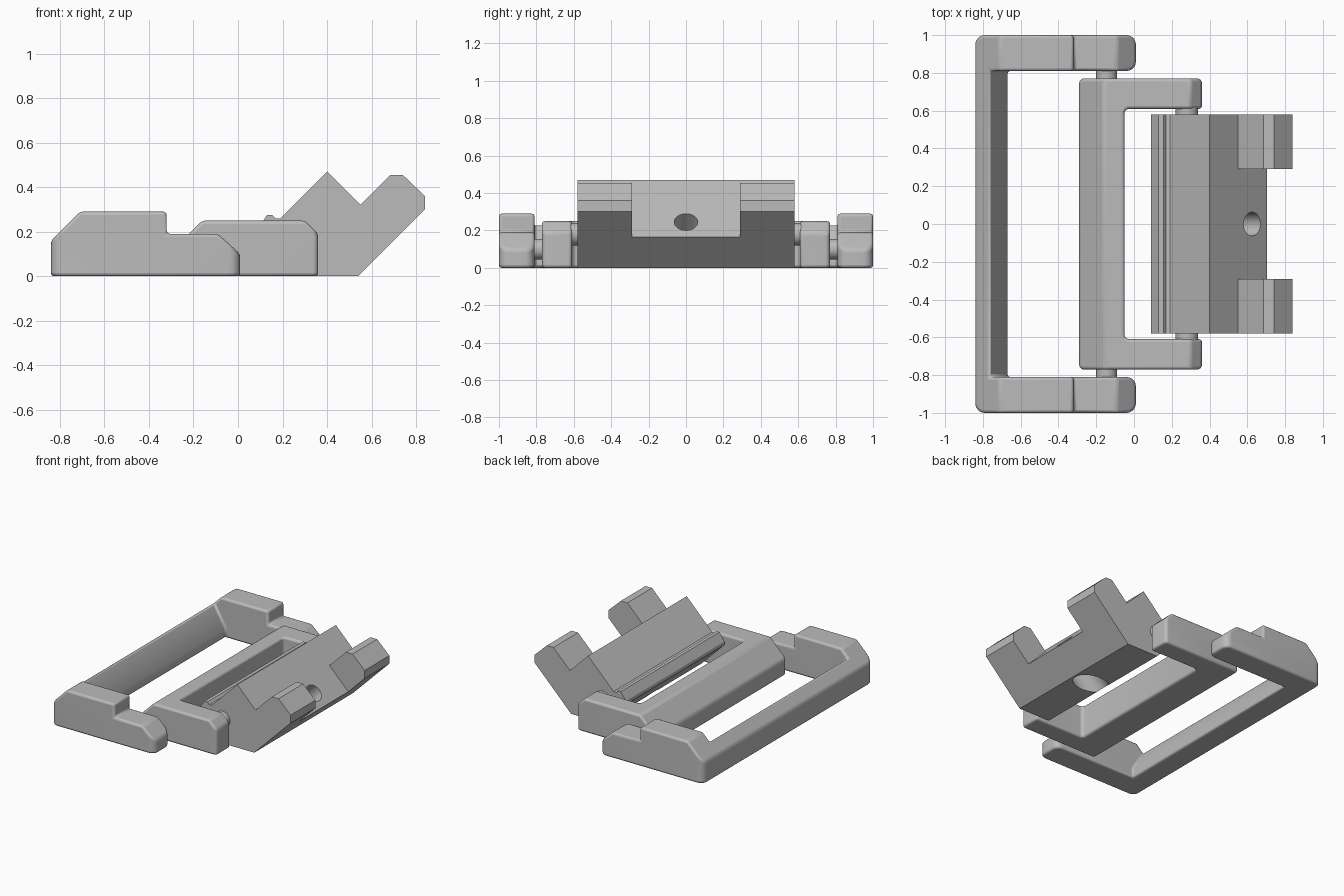
import bpy, bmesh, math
from mathutils import Vector, Matrix

cube = bpy.data.objects.get("Cube")
if cube:
    bpy.data.objects.remove(cube, do_unlink=True)

grey = bpy.data.materials.new("plain_grey")
grey.use_nodes = True
COLOUR = (0.5, 0.5, 0.5, 1)
grey.diffuse_color = COLOUR
grey.node_tree.nodes["Principled BSDF"].inputs["Base Color"].default_value = COLOUR


def finish(name, bm):
    bmesh.ops.recalc_face_normals(bm, faces=bm.faces)
    mesh = bpy.data.meshes.new(name)
    bm.to_mesh(mesh)
    bm.free()
    mesh.materials.append(grey)
    obj = bpy.data.objects.new(name, mesh)
    bpy.context.collection.objects.link(obj)
    return obj


def prism(name, profile, half):
    """Extrude an x-z profile from y = -half to y = half."""
    bm = bmesh.new()
    face = bm.faces.new([bm.verts.new((x, -half, z)) for x, z in profile])
    new = bmesh.ops.extrude_face_region(bm, geom=[face])["geom"]
    verts = [v for v in new if isinstance(v, bmesh.types.BMVert)]
    bmesh.ops.translate(bm, verts=verts, vec=(0, 2 * half, 0))
    return finish(name, bm)


def rod(name, start, end, radius):
    start, end = Vector(start), Vector(end)
    axis = end - start
    turn = axis.to_track_quat("Z", "Y").to_matrix().to_4x4()
    bm = bmesh.new()
    bmesh.ops.create_cone(bm, cap_ends=True, segments=32, radius1=radius, radius2=radius,
                          depth=axis.length,
                          matrix=Matrix.Translation((start + end) / 2) @ turn)
    return finish(name, bm)


def cut(obj, *cutters):
    """Subtract the cutters, keep the result and remove the helpers."""
    for cutter in cutters:
        mod = obj.modifiers.new("cut", "BOOLEAN")
        mod.operation, mod.solver, mod.object = "DIFFERENCE", "EXACT", cutter
    deps = bpy.context.evaluated_depsgraph_get()
    mesh = bpy.data.meshes.new_from_object(obj.evaluated_get(deps))
    obj.modifiers.clear()
    obj.data = mesh
    for cutter in cutters:
        bpy.data.objects.remove(cutter, do_unlink=True)


def round_corners(obj, radius, rule):
    """Round the upright edges whose midpoint satisfies the rule."""
    bm = bmesh.new()
    bm.from_mesh(obj.data)
    edges = []
    for e in bm.edges:
        a, b = e.verts[0].co, e.verts[1].co
        if (a - b).xy.length < 0.001 and rule((a + b) / 2):
            edges.append(e)
    bmesh.ops.bevel(bm, geom=edges, offset=radius, segments=5, profile=0.5, affect="EDGES")
    bm.to_mesh(obj.data)
    bm.free()


def soften(obj, width=0):
    if width:
        mod = obj.modifiers.new("soft_edges", "BEVEL")
        mod.width, mod.segments = width, 3
        mod.limit_method, mod.angle_limit = "ANGLE", math.radians(30)
        mod.use_clamp_overlap = False
    bpy.ops.object.select_all(action="DESELECT")
    bpy.context.view_layer.objects.active = obj
    obj.select_set(True)
    bpy.ops.object.shade_smooth_by_angle(angle=math.radians(32))


# Outer frame: stepped arms joined by a ridged bar
outer = prism("outer_frame", [(-.84, 0), (-.84, .16), (-.71, .29), (-.32, .29), (-.32, .19),
                              (-.09, .19), (.01, .1), (.01, 0)], 1)
cut(outer, prism("outer_opening", [(-.938, .535), (-.67, .07), (-.67, -.1),
                                   (.2, -.1), (.2, .535)], .81))
round_corners(outer, .05, lambda p: p.x > 0 or (p.x < -.8 and abs(p.y) > .9))
soften(outer, .015)

# Middle bracket: U shape with a sloped back
middle = prism("middle_bracket", [(-.29, 0), (-.29, .12), (-.16, .25), (.3, .25),
                                  (.36, .19), (.36, 0)], .77)
cut(middle, prism("middle_opening", [(-.05, -.1), (-.05, .5), (.6, .5), (.6, -.1)], .61))
round_corners(middle, .025, lambda p: abs(p.y) > .7 or p.x < 0)
soften(middle, .015)

# Clamp block: V groove, two jaws, rear lip and a counterbored screw hole
clamp = prism("clamp_block", [(.28, 0), (.09, .19), (.09, .215), (.13, .275), (.155, .275),
                              (.17, .258), (.19, .26), (.4, .47), (.55, .32), (.685, .455),
                              (.74, .455), (.84, .36), (.84, .3), (.54, 0)], .58)
cut(clamp,
    prism("jaw_gap", [(.4, .47), (.8, .07), (1.1, .3), (.8, .8), (.5, .8)], .29),
    rod("screw_hole", (.725, 0, .345), (.3, 0, -.08), .063),
    rod("screw_head_recess", (.5, 0, .115), (.25, 0, -.135), .1))
soften(clamp)

# Hinge pins on both sides
for side, label in ((1, "left"), (-1, "right")):
    soften(rod(label + "_outer_pin", (-.145, side * .74, .1), (-.145, side * .85, .1), .055))
    soften(rod(label + "_inner_pin", (.28, side * .55, .18), (.28, side * .65, .18), .06))
